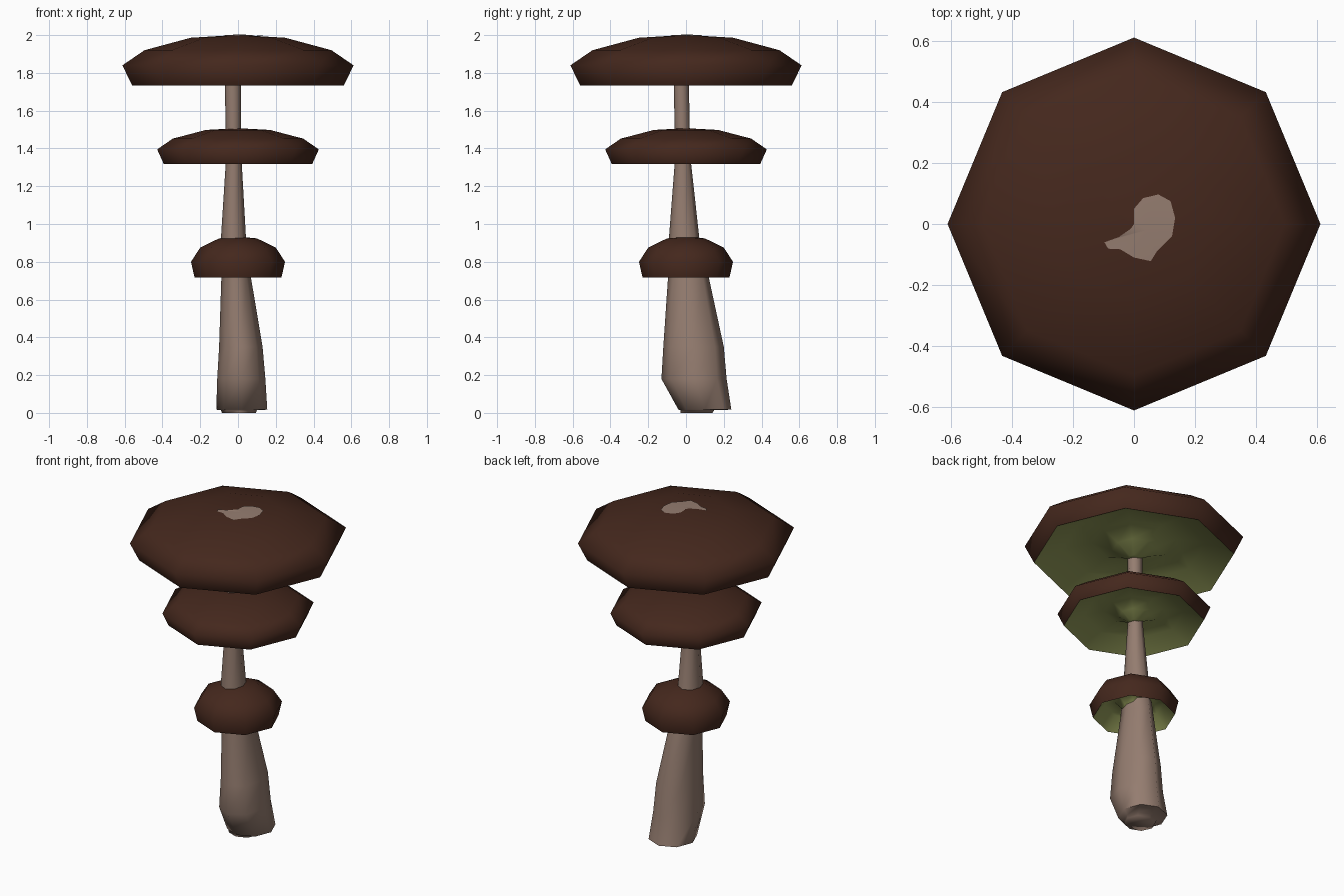
import bpy, bmesh, math

if "Cube" in bpy.data.objects:
    bpy.data.objects.remove(bpy.data.objects["Cube"])


def material(name, col):
    m = bpy.data.materials.new(name)
    m.diffuse_color = (*col, 1)
    m.use_nodes = True
    m.node_tree.nodes["Principled BSDF"].inputs["Base Color"].default_value = m.diffuse_color
    return m


BROWN = material("dark brown", (0.058, 0.0205, 0.012))
STEM = material("grey brown", (0.300, 0.205, 0.162))
GREEN = material("olive green", (0.290, 0.325, 0.100))


def finish(name, bm, mats):
    """Smooth shaded object, sharp where materials meet or faces turn hard."""
    bmesh.ops.recalc_face_normals(bm, faces=bm.faces)
    for f in bm.faces:
        f.smooth = True
    for e in bm.edges:
        if len(e.link_faces) == 2:
            a, b = e.link_faces
            e.smooth = (a.material_index == b.material_index
                        and a.normal.angle(b.normal) < math.radians(85))
    me = bpy.data.meshes.new(name)
    bm.to_mesh(me)
    bm.free()
    ob = bpy.data.objects.new(name, me)
    bpy.context.collection.objects.link(ob)
    for m in mats:
        me.materials.append(m)


def loft(bm, rings, n=8):
    """Rings are (cx, cy, rx, ry, z); returns one list of faces per band, ends capped."""
    loops = []
    for cx, cy, rx, ry, z in rings:
        loops.append([bm.verts.new((cx + rx * math.cos(2 * math.pi * i / n),
                                    cy + ry * math.sin(2 * math.pi * i / n), z))
                      for i in range(n)])
    bands = []
    for a, b in zip(loops, loops[1:]):
        bands.append([bm.faces.new((a[i], a[(i + 1) % n], b[(i + 1) % n], b[i]))
                      for i in range(n)])
    ends = [bm.faces.new(loops[0]), bm.faces.new(loops[-1])]
    return bands, ends


def cap(name, profile, under):
    """Eight-sided cap: the first bands (under) are the green underside."""
    bm = bmesh.new()
    bands, ends = loft(bm, [(0, 0, r, r, z) for r, z in profile])
    ends[0].material_index = 1
    for band in bands[:under]:
        for f in band:
            f.material_index = 1
    finish(name, bm, [BROWN, GREEN])


# caps: underside from the stem outwards, then rim, then dome
cap("top_cap", [(0.03, 1.737), (0.12, 1.79), (0.235, 1.842), (0.40, 1.815), (0.56, 1.733),
                (0.612, 1.84), (0.495, 1.92), (0.25, 1.986), (0.02, 2.0)], 4)
cap("middle_cap", [(0.03, 1.322), (0.085, 1.36), (0.165, 1.398), (0.28, 1.378), (0.393, 1.318),
                   (0.428, 1.395), (0.345, 1.452), (0.17, 1.498), (0.02, 1.506)], 4)
cap("bottom_cap", [(0.03, 0.72), (0.06, 0.76), (0.11, 0.81), (0.165, 0.795), (0.23, 0.717),
                   (0.249, 0.80), (0.20, 0.875), (0.10, 0.924), (0.02, 0.931)], 4)

# crooked tapering stem, from x and y extents at each height
extents = [(-0.085, 0.095, -0.03, 0.14, 0.0), (-0.09, 0.10, -0.03, 0.15, 0.015),
           (-0.115, 0.155, -0.04, 0.24, 0.017), (-0.11, 0.145, -0.13, 0.215, 0.18),
           (-0.10, 0.13, -0.12, 0.20, 0.35), (-0.088, 0.068, -0.095, 0.12, 0.72),
           (-0.09, 0.042, -0.09, 0.07, 0.93), (-0.065, 0.02, -0.06, 0.027, 1.32),
           (-0.065, 0.015, -0.06, 0.02, 1.5), (-0.07, 0.015, -0.065, 0.015, 1.75),
           (-0.07, 0.015, -0.065, 0.015, 1.93)]
bm = bmesh.new()
loft(bm, [((a + b) / 2, (c + d) / 2, (b - a) / 2, (d - c) / 2, z)
          for a, b, c, d, z in extents])
finish("stem", bm, [STEM])

# pale patch where the stem shows through the top cap
outline = [(0.0, 0.05), (0.03, 0.085), (0.08, 0.097), (0.12, 0.075), (0.135, 0.02),
           (0.125, -0.04), (0.075, -0.09), (0.055, -0.122), (0.0, -0.11), (-0.045, -0.083),
           (-0.085, -0.081), (-0.097, -0.06), (-0.05, -0.043), (-0.01, -0.015), (0.0, 0.0)]
bm = bmesh.new()
mid = bm.verts.new((0.04, -0.02, 2.002))
ring = [bm.verts.new((x, y, 2.004 - 0.055 * math.hypot(x, y))) for x, y in outline]
for i, v in enumerate(ring):
    f = bm.faces.new((mid, v, ring[i - 1]))
finish("top_patch", bm, [STEM])
patch = bpy.data.objects["top_patch"].data
if patch.polygons[0].normal.z < 0:
    patch.flip_normals()
